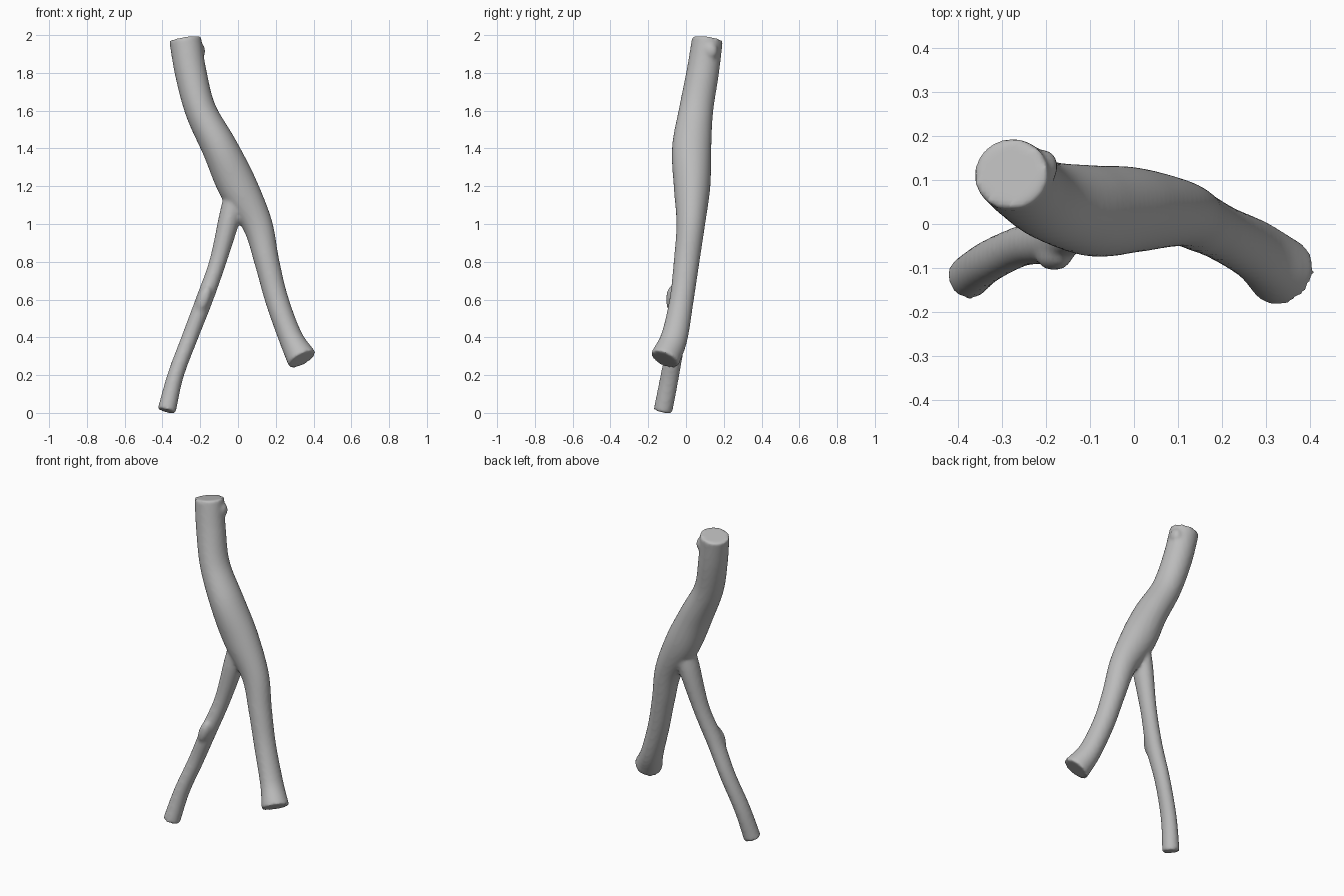
import bpy, bmesh, math
from mathutils import Vector, Matrix

cube = bpy.data.objects.get("Cube")
if cube:
    bpy.data.objects.remove(cube)

bark = bpy.data.materials.new("grey_bark")
bark.use_nodes = True
GREY = (0.5, 0.5, 0.5, 1)
bark.diffuse_color = GREY
bark.node_tree.nodes["Principled BSDF"].inputs["Base Color"].default_value = GREY

SIDES, STEPS = 32, 8


def spline(rows):
    """Catmull-Rom through rows of x, y, z, radius across, radius deep."""
    p = [Vector(r) for r in rows]
    p = [2 * p[0] - p[1]] + p + [2 * p[-1] - p[-2]]
    out = []
    for a, b, c, d in zip(p, p[1:], p[2:], p[3:]):
        for i in range(STEPS):
            t = i / STEPS
            out.append(0.5 * (2 * b + (c - a) * t + (2 * a - 5 * b + 4 * c - d) * t * t
                              + (3 * b - a - 3 * c + d) * t ** 3))
    return out + [p[-2]]


def limb(bm, rows):
    """Closed tube with flat sawn ends, each ring square to the path."""
    pts = spline(rows)
    rings = []
    for i, p in enumerate(pts):
        tangent = (pts[min(i + 1, len(pts) - 1)].xyz - pts[max(i - 1, 0)].xyz).normalized()
        u = Vector((1, 0, 0))
        u = (u - tangent * u.dot(tangent)).normalized()
        v = tangent.cross(u)
        angles = [2 * math.pi * k / SIDES for k in range(SIDES)]
        rings.append([bm.verts.new(p.xyz + u * p[3] * math.cos(a) + v * p[4] * math.sin(a))
                      for a in angles])
    for r, s in zip(rings, rings[1:]):
        for k in range(SIDES):
            n = (k + 1) % SIDES
            bm.faces.new((r[k], r[n], s[n], s[k]))
    bm.faces.new(rings[0][::-1])
    bm.faces.new(rings[-1])


def knot(bm, place, size, lean):
    """Egg-shaped swelling on the bark."""
    m = Matrix.Translation(place) @ Matrix.Rotation(lean, 4, 'Y') @ Matrix.Diagonal((*size, 1))
    bmesh.ops.create_uvsphere(bm, u_segments=20, v_segments=12, radius=1, matrix=m)


bm = bmesh.new()
# Trunk running down into the thicker fork
limb(bm, [(-.28, .114, 1.98, .085, .082), (-.25, .088, 1.8, .084, .086),
          (-.197, .053, 1.6, .083, .091), (-.095, .03, 1.4, .095, .104),
          (-.002, .032, 1.2, .104, .097), (.102, .025, 1.0, .08, .076),
          (.153, .003, .8, .066, .068), (.205, -.023, .6, .062, .064),
          (.278, -.062, .4, .064, .071), (.34, -.113, .283, .08, .08)])
# Thinner fork
limb(bm, [(.0, .035, 1.2, .06, .06), (-.04, .025, 1.05, .058, .065),
          (-.107, .0, .8, .045, .05), (-.178, -.035, .6, .045, .052),
          (-.255, -.05, .4, .043, .047), (-.33, -.085, .2, .043, .049),
          (-.378, -.122, .01, .049, .05)])
# Knots: thin fork, sawn top
knot(bm, (-.182, -.07, .6), (.035, .036, .08), .35)
knot(bm, (-.205, .13, 1.915), (.032, .04, .045), 0)
bmesh.ops.recalc_face_normals(bm, faces=bm.faces[:])

mesh = bpy.data.meshes.new("forked_branch")
bm.to_mesh(mesh)
bm.free()
mesh.materials.append(bark)
branch = bpy.data.objects.new("forked_branch", mesh)
bpy.context.collection.objects.link(branch)

# Fuse the limbs into one skin and soften the crotch
fuse = branch.modifiers.new("fuse", 'REMESH')
fuse.mode = 'VOXEL'
fuse.voxel_size = 0.01
fuse.use_smooth_shade = True
soften = branch.modifiers.new("soften", 'SMOOTH')
soften.factor = 0.5
soften.iterations = 6
